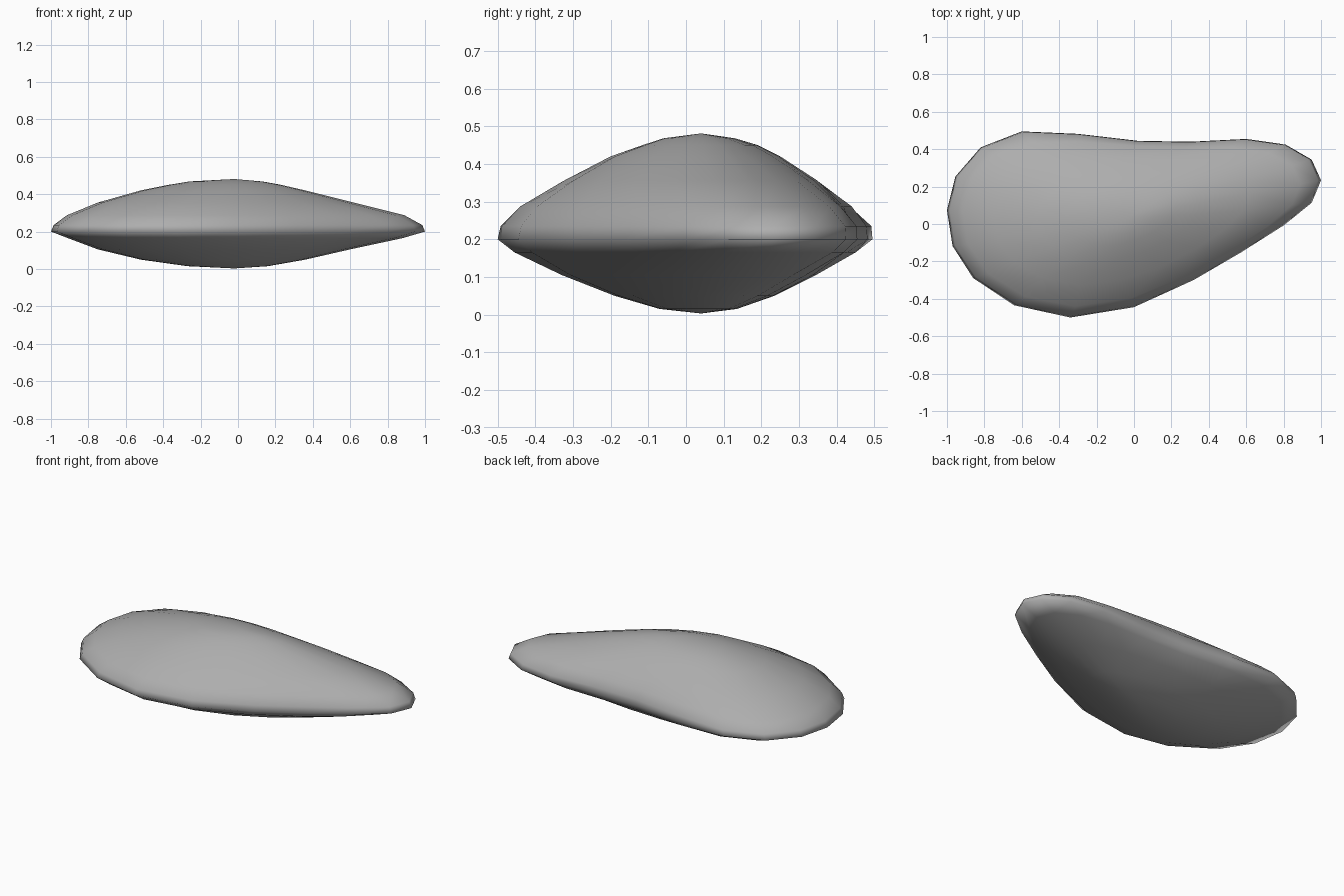
import bpy, bmesh

if "Cube" in bpy.data.objects:
    bpy.data.objects.remove(bpy.data.objects["Cube"])

# Plan outline of the pebble rim, counter-clockwise
OUTLINE = [(1, .24), (.95, .35), (.81, .43), (.6, .46), (.3, .445), (.02, .45),
           (-.3, .487), (-.6, .5), (-.82, .415), (-.955, .26), (-1, .08),
           (-.97, -.11), (-.86, -.28), (-.64, -.425), (-.34, -.49), (0, -.435),
           (.32, -.29), (.57, -.145), (.8, 0), (.95, .12)]

# Contour levels, bottom to top: z, x range, y range
LEVELS = [(.015, -.27, .16, -.07, .135),
          (.05, -.52, .36, -.19, .235),
          (.105, -.75, .6, -.33, .345),
          (.165, -.91, .88, -.455, .45),
          (.2, -1, 1, -.5, .495),
          (.235, -.985, .985, -.492, .492),
          (.287, -.915, .89, -.44, .44),
          (.355, -.75, .62, -.325, .35),
          (.42, -.52, .36, -.2, .25),
          (.45, -.37, .23, -.115, .19),
          (.468, -.26, .13, -.06, .13)]


def fit(values, lo, hi):
    """Stretch a list of numbers to span lo..hi."""
    a, b = min(values), max(values)
    return [lo + (v - a) / (b - a) * (hi - lo) for v in values]


def ring(bm, z, x0, x1, y0, y1):
    """Outline at height z; smaller rings are smoothed to rounder shapes."""
    pts = list(OUTLINE)
    for _ in range(round(14 * (1 - (x1 - x0) / 2))):
        pts = [tuple(pts[i - 1][k] / 4 + pts[i][k] / 2 + pts[(i + 1) % len(pts)][k] / 4
                     for k in (0, 1)) for i in range(len(pts))]
    xs = fit([p[0] for p in pts], x0, x1)
    ys = fit([p[1] for p in pts], y0, y1)
    return [bm.verts.new((x, y, z)) for x, y in zip(xs, ys)]


bm = bmesh.new()
rings = [ring(bm, *lv) for lv in LEVELS]
n = len(OUTLINE)

# Walls between contours
for a, b in zip(rings, rings[1:]):
    for i in range(n):
        j = (i + 1) % n
        bm.faces.new((a[i], a[j], b[j], b[i]))

# Crown and underside peaks
for loop, z in ((rings[0], .003), (rings[-1], .481)):
    tip = bm.verts.new((-.02, .04, z))
    for i in range(n):
        bm.faces.new((loop[i], loop[(i + 1) % n], tip))

bmesh.ops.recalc_face_normals(bm, faces=bm.faces)
mesh = bpy.data.meshes.new("pebble")
bm.to_mesh(mesh)
bm.free()
mesh.shade_smooth()

# Dark grey stone
stone = bpy.data.materials.new("stone")
stone.diffuse_color = (.42, .42, .42, 1)
stone.use_nodes = True
stone.node_tree.nodes["Principled BSDF"].inputs["Base Color"].default_value = stone.diffuse_color
mesh.materials.append(stone)

pebble = bpy.data.objects.new("pebble", mesh)
bpy.context.collection.objects.link(pebble)
